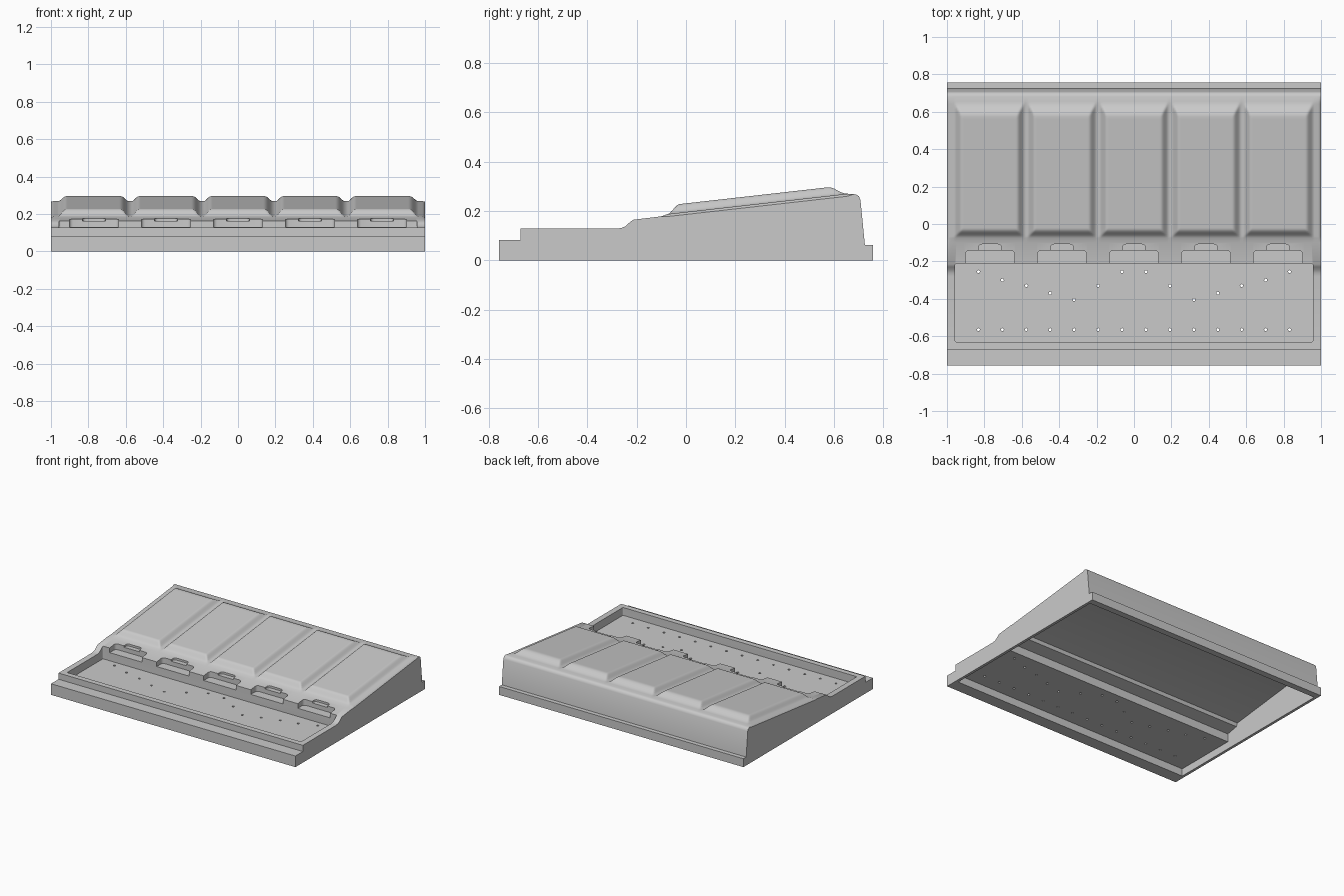
import bpy, bmesh, math
from mathutils import Matrix

if "Cube" in bpy.data.objects:
    bpy.data.objects.remove(bpy.data.objects["Cube"])

GREY = (0.59, 0.59, 0.59, 1)
grey = bpy.data.materials.new("plain grey")
grey.use_nodes = True
grey.diffuse_color = GREY
grey.node_tree.nodes["Principled BSDF"].inputs["Base Color"].default_value = GREY


def make_object(name, bm):
    bmesh.ops.recalc_face_normals(bm, faces=bm.faces)
    mesh = bpy.data.meshes.new(name)
    bm.to_mesh(mesh)
    bm.free()
    mesh.materials.append(grey)
    obj = bpy.data.objects.new(name, mesh)
    bpy.context.collection.objects.link(obj)
    return obj


def loft(name, sections):
    """Closed solid through equal-length cross-sections along x."""
    bm = bmesh.new()
    rings = [[bm.verts.new(p) for p in s] for s in sections]
    n = len(rings[0])
    for a, b in zip(rings, rings[1:]):
        for i in range(n):
            j = (i + 1) % n
            bm.faces.new((a[i], a[j], b[j], b[i]))
    bm.faces.new(rings[0])
    bm.faces.new(rings[-1])
    return make_object(name, bm)


def add_box(bm, x0, x1, y0, y1, z0, z1, radius):
    """Box with rounded upright edges."""
    size = Matrix.Diagonal((x1 - x0, y1 - y0, z1 - z0, 1))
    place = Matrix.Translation(((x0 + x1) / 2, (y0 + y1) / 2, (z0 + z1) / 2))
    verts = bmesh.ops.create_cube(bm, size=1, matrix=place @ size)["verts"]
    edges = {e for v in verts for e in v.link_edges
             if abs(e.verts[0].co.z - e.verts[1].co.z) > 0.01}
    bmesh.ops.bevel(bm, geom=list(edges), offset=radius, segments=3,
                    affect='EDGES', profile=0.5)


def cut(obj, cutter):
    cutter.hide_render = True
    mod = obj.modifiers.new("cut", 'BOOLEAN')
    mod.operation = 'DIFFERENCE'
    mod.solver = 'EXACT'
    mod.object = cutter
    graph = bpy.context.evaluated_depsgraph_get()
    result = bpy.data.meshes.new_from_object(obj.evaluated_get(graph))
    obj.modifiers.clear()
    obj.data = result
    bpy.data.objects.remove(cutter)


STEPS = 6
RISE = 0.035
PITCH = 0.385


def ramp(low, high):
    """Rounded rise as (position, weight) pairs, with a margin on the flat top."""
    pairs = [(low + (high - low) * i / STEPS, (i / STEPS) ** 2 * (3 - 2 * i / STEPS))
             for i in range(STEPS + 1)]
    return pairs + [(high + (high - low) / STEPS, 1)]


def slope(y):
    return 0.19 + 0.113 * (y + 0.05)


def edge_drop(x, y):
    """Rounded outer edge along both sides of the hood."""
    inset = max(0, abs(x) - .985) / .015
    return .01 * inset ** 2 if -.08 < y < .66 else 0


# Outer profile from front foot to back foot: y, z, share of panel rise
FRONT = [(-.757, 0), (-.757, .082), (-.67, .082), (-.67, .128), (-.28, .128),
         (-.262, .131), (-.245, .138), (-.23, .152), (-.215, .164), (-.10, .178)]
BACK = [(.68, .268), (.69, .266), (.70, .26), (.707, .245),
        (.725, .062), (.757, .062), (.757, 0)]
profile = [(y, z, 0) for y, z in FRONT]
profile += [(y, slope(y), w) for y, w in ramp(-.075, -.027)]
profile += [(y, slope(y), w) for y, w in reversed(ramp(.655, .575))]
profile += [(y, z, 0) for y, z in BACK]

# Columns across the hood: flat panels with rounded valleys between them
ENDS = [(1, 0), (.993, 0), (.985, 0)] + ramp(.965, .918)
columns = [(s * x, w) for s in (-1, 1) for x, w in ENDS]
for k in (-1.5, -.5, .5, 1.5):
    columns += [(k * PITCH + s * d, w) for s in (-1, 1) for d, w in ramp(.005, .05)]
columns.sort()

shell = loft("moulded_shell",
             [[(x, y, z + RISE * min(w, h) - edge_drop(x, y)) for y, z, h in profile]
              for x, w in columns])

# Hollow underside, solid below the front ledge
CAVITY = [(-.665, -.05), (-.665, .055), (-.19, .055), (-.19, .115), (-.10, .132),
          (-.09, .155), (.66, .245), (.685, .235), (.705, .05), (.715, -.05)]
cut(shell, loft("cavity_cutter", [[(x, y, z) for y, z in CAVITY] for x in (-.98, .98)]))

# Sunken tray
bm = bmesh.new()
add_box(bm, -.957, .957, -.63, -.212, .07, .4, .008)
cut(shell, make_object("tray_cutter", bm))

# Stepped latch pockets along the back edge of the tray
for half, back, floor in ((.132, -.143, .13), (.062, -.108, .162)):
    bm = bmesh.new()
    for k in range(-2, 3):
        add_box(bm, k * PITCH - half, k * PITCH + half, -.26, back, floor, .4, .02)
    cut(shell, make_object("pocket_cutter", bm))

# Drain holes: a straight front row and a zigzag rear row
bm = bmesh.new()
for k, rear in enumerate((-.255, -.33, -.405, -.37, -.33, -.30, -.255)):
    for s in (-1, 1):
        for y in (-.565, rear):
            bmesh.ops.create_cone(bm, cap_ends=True, segments=12, radius1=.008, radius2=.008,
                                  depth=.2, matrix=Matrix.Translation((s * (.064 + .128 * k), y, .06)))
cut(shell, make_object("hole_cutter", bm))

# Smooth shading on the rounded panels, sharp elsewhere
shell.data.materials.clear()
shell.data.materials.append(grey)
bpy.ops.object.select_all(action='DESELECT')
shell.select_set(True)
bpy.context.view_layer.objects.active = shell
bpy.ops.object.shade_smooth_by_angle(angle=math.radians(35))
